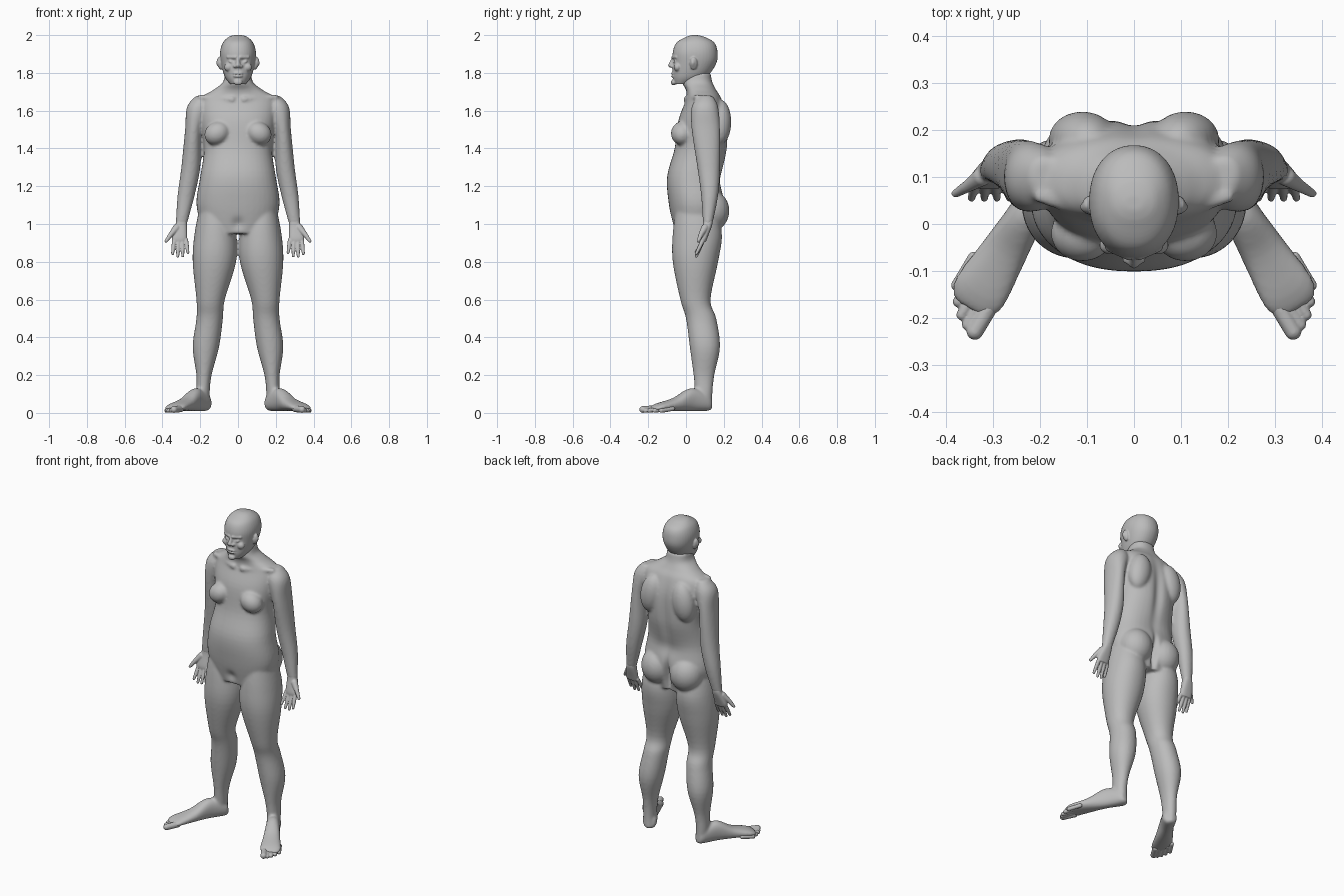
import bpy, bmesh
from math import cos, sin, pi, copysign, exp, radians
from mathutils import Matrix, Vector

cube = bpy.data.objects.get("Cube")
if cube:
    bpy.data.objects.remove(cube, do_unlink=True)

tone = (.5, .5, .5, 1)
grey = bpy.data.materials.new("plain_grey")
grey.use_nodes = True
grey.diffuse_color = tone
grey.node_tree.nodes["Principled BSDF"].inputs["Base Color"].default_value = tone


def spline(before, start, end, after, t):
    """Smooth step from start to end, using the neighbours for the slopes."""
    slope_in, slope_out = (end - before) / 2, (after - start) / 2
    rise = end - start
    bend = 3 * rise - 2 * slope_in - slope_out
    twist = slope_in + slope_out - 2 * rise
    return start + t * (slope_in + t * (bend + t * twist))


def loft(bm, rings, power, side=1, frame=Matrix()):
    """Closed skin through rounded rings of (height, x_min, x_max, y_min, y_max)."""
    sides, steps, last = 40, 5, len(rings) - 1
    smooth = []
    for i in range(last):
        window = [rings[min(max(i + k, 0), last)] for k in range(-1, 3)]
        for s in range(steps):
            smooth.append([spline(*values, s / steps) for values in zip(*window)])
    smooth.append(rings[last])
    loops = []
    for height, x_min, x_max, y_min, y_max in smooth:
        loop = []
        for k in range(sides):
            c, s = cos(2 * pi * k / sides), sin(2 * pi * k / sides)
            x = (x_min + x_max + (x_max - x_min) * copysign(abs(c) ** (2 / power), c)) / 2
            y = (y_min + y_max + (y_max - y_min) * copysign(abs(s) ** (2 / power), s)) / 2
            point = frame @ Vector((x, y, height))
            point.x *= side
            loop.append(bm.verts.new(point))
        loops.append(loop)
    for lower, upper in zip(loops, loops[1:]):
        for k in range(sides):
            bm.faces.new((lower[k - 1], lower[k], upper[k], upper[k - 1]))
    bm.faces.new(loops[0])
    bm.faces.new(loops[-1])


def centred(rings):
    """Rings given as (height, half_width, y_min, y_max)."""
    return [(height, -half, half, front, back) for height, half, front, back in rings]


def ball(bm, centre, radii, side=1, tilt=0):
    x, y, z = centre
    matrix = (Matrix.Translation((x * side, y, z))
              @ Matrix.Rotation(radians(tilt * side), 4, 'Y')
              @ Matrix.Diagonal((*radii, 1)))
    bmesh.ops.create_uvsphere(bm, u_segments=24, v_segments=16, radius=1, matrix=matrix)


def bone(bm, start, end, start_radius, end_radius, side=1):
    """Tapered rod with round ends."""
    ball(bm, start, [start_radius] * 3, side)
    ball(bm, end, [end_radius] * 3, side)
    a, b = (Vector((x * side, y, z)) for x, y, z in (start, end))
    turn = (b - a).to_track_quat('Z', 'Y').to_matrix().to_4x4()
    bmesh.ops.create_cone(bm, cap_ends=True, segments=20, radius1=start_radius,
                          radius2=end_radius, depth=(b - a).length,
                          matrix=Matrix.Translation((a + b) / 2) @ turn)


def finish(bm, name, voxel, passes, pushes=()):
    """Blend the overlapping shells, then push soft dents given as (centre, reach, move)."""
    bmesh.ops.recalc_face_normals(bm, faces=bm.faces)
    mesh = bpy.data.meshes.new(name)
    bm.to_mesh(mesh)
    bm.free()
    obj = bpy.data.objects.new(name, mesh)
    bpy.context.collection.objects.link(obj)
    blend = obj.modifiers.new("blend", 'REMESH')
    blend.mode, blend.voxel_size = 'VOXEL', voxel
    soften = obj.modifiers.new("soften", 'SMOOTH')
    soften.iterations = passes
    depsgraph = bpy.context.evaluated_depsgraph_get()
    blended = bpy.data.meshes.new_from_object(obj.evaluated_get(depsgraph))
    obj.modifiers.clear()
    obj.data = blended
    for vertex in blended.vertices:
        mirrored = Vector((abs(vertex.co.x), vertex.co.y, vertex.co.z))
        for centre, reach, (dx, dy) in pushes:
            falloff = exp(-sum(((p - c) / r) ** 2 for p, c, r in zip(mirrored, centre, reach)))
            vertex.co.x += copysign(dx, vertex.co.x) * falloff
            vertex.co.y += dy * falloff
    blended.materials.clear()
    blended.materials.append(grey)
    blended.shade_smooth()


# Turned-out foot frame: local z runs from heel to toe, local y is up
foot_frame = (Matrix.Translation((.175, .11, 0)) @ Matrix.Rotation(radians(31), 4, 'Z')
              @ Matrix.Rotation(radians(90), 4, 'X'))

# Body: torso, neck and limbs
body = bmesh.new()
torso = [(.95, .18, -.06, .17), (1.1, .22, -.09, .2), (1.25, .2, -.1, .19),
         (1.4, .18, -.06, .22), (1.55, .2, -.04, .22), (1.66, .2, 0, .19),
         (1.71, .13, 0, .16), (1.75, .08, -.02, .14), (1.8, .07, 0, .13)]
arm = [(1.68, .16, .22, .07, .14), (1.62, .15, .27, .03, .17), (1.5, .19, .28, .03, .18),
       (1.3, .2, .3, .06, .18), (1.15, .23, .32, .08, .17), (1, .27, .33, .09, .14)]
leg = [(1.1, .05, .2, -.05, .15), (.95, .01, .23, -.07, .19), (.8, .01, .24, -.07, .17),
       (.6, .07, .22, -.03, .13), (.5, .08, .22, 0, .16), (.35, .1, .24, .02, .18),
       (.2, .14, .22, .04, .15), (.1, .15, .22, .05, .14), (.02, .15, .21, .07, .14)]
foot = [(-.02, .02, .02, .05), (0, .04, .01, .1), (.1, .04, .01, .13),
        (.2, .05, .01, .08), (.3, .06, .01, .05), (.34, .04, .01, .03)]
loft(body, centred(torso), 2.3)
for side in (1, -1):
    loft(body, arm, 2.1, side)
    loft(body, leg, 2.1, side)
    loft(body, centred(foot), 2.3, side, foot_frame)
    ball(body, (.1, .13, 1.07), (.1, .1, .11), side)             # buttock
    ball(body, (.11, -.02, 1.48), (.07, .06, .06), side, 30)     # breast
    ball(body, (.11, .18, 1.54), (.07, .06, .12), side, -10)     # shoulder blade
    bone(body, (.03, 0, 1.66), (.2, .06, 1.67), .015, .015, side)  # collarbone
spine_groove = (0, .22, 1.42), (.03, .06, .2), (0, -.016)
seat_cleft = (0, .22, 1.04), (.015, .09, .09), (0, -.04)
back_hollow = (0, .2, 1.22), (.1, .05, .05), (0, -.01)
groin = (0, -.09, 1), (.03, .05, .03), (0, .015)
finish(body, "body", .008, 6, (spine_groove, seat_cleft, back_hollow, groin))

# Head with nose, lips, chin, eyes, brows, cheeks and ears
head = bmesh.new()
skull = [(1.74, .04, -.06, .02), (1.78, .07, -.07, .11), (1.85, .09, -.07, .16),
         (1.91, .095, -.07, .167), (1.96, .08, -.05, .15), (1.99, .05, 0, .1),
         (2, .02, .03, .06)]
loft(head, centred(skull), 2.15)
bone(head, (0, -.07, 1.87), (0, -.083, 1.84), .009, .012)
ball(head, (0, -.066, 1.75), (.024, .014, .016))
for lip_height in (1.797, 1.783):
    ball(head, (0, -.067, lip_height), (.026, .013, .008))
for side in (1, -1):
    ball(head, (.014, -.074, 1.835), (.011, .012, .009), side)   # nostril
    ball(head, (.036, -.058, 1.862), (.014, .012, .01), side)    # eye
    ball(head, (.05, -.045, 1.83), (.024, .02, .022), side)      # cheek
    ball(head, (.096, .04, 1.85), (.012, .02, .034), side, 10)   # ear
    bone(head, (.012, -.07, 1.882), (.055, -.052, 1.884), .008, .007, side)
eye_socket = (.032, -.07, 1.866), (.02, .03, .009), (0, .007)
mouth = (0, -.08, 1.79), (.026, .03, .003), (0, .006)
ear_hollow = (.108, .035, 1.85), (.012, .01, .016), (-.007, 0)
finish(head, "head", .0045, 3, (eye_socket, mouth, ear_hollow))

# Hands with the palms forward, and toes
palm = [(1.04, .27, .32, .09, .14), (1, .27, .33, .09, .14), (.93, .27, .35, .075, .115),
        (.905, .275, .345, .075, .105)]
for side, name in ((1, "left"), (-1, "right")):
    hand = bmesh.new()
    loft(hand, palm, 2.5, side)
    for i in range(4):
        knuckle = Vector((.338 - .021 * i, .09, .915))
        tip = Vector((.346 - .027 * i, .055, .828 + .008 * (i - 1.4) ** 2))
        middle = (knuckle + tip) / 2
        bone(hand, knuckle, middle, .0115, .0105, side)
        bone(hand, middle, tip, .0105, .008, side)
    thumb_joint = (.355, .08, .945)
    bone(hand, (.325, .1, .98), thumb_joint, .02, .013, side)
    bone(hand, thumb_joint, (.38, .065, .91), .013, .009, side)
    finish(hand, name + "_hand", .0035, 3)

    toes = bmesh.new()
    for i in range(5):
        radius = .012 if i else .018
        across, along = .021 * i - .034, .375 - .004 * i * i
        root = foot_frame @ Vector((across, .022, along - .07))
        tip = foot_frame @ Vector((across, radius, along))
        bone(toes, root, tip, radius, radius, side)
    finish(toes, name + "_toes", .0035, 3)
